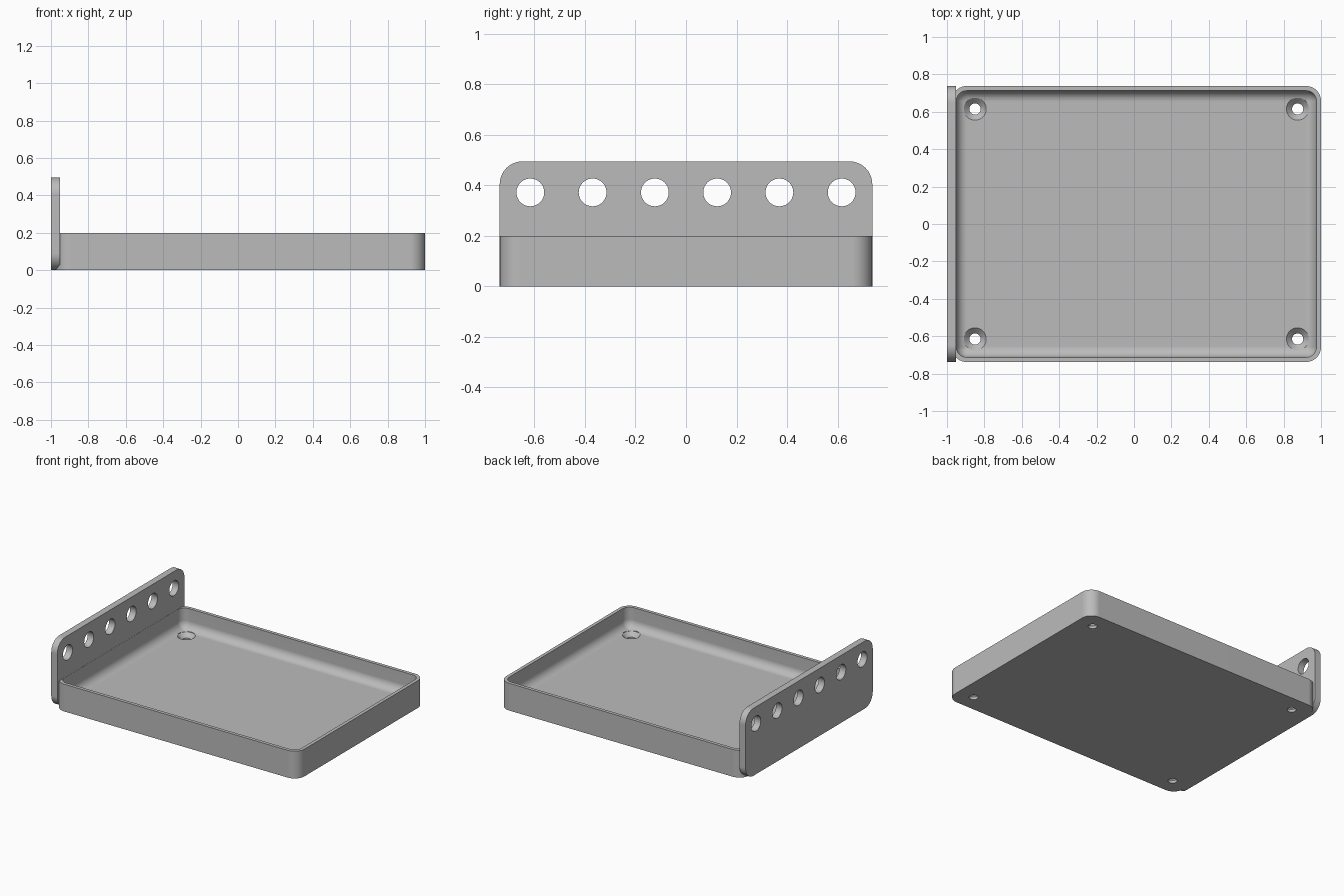
import bpy
import bmesh
from math import sin, cos, pi, radians
from mathutils import Matrix

if "Cube" in bpy.data.objects:
    bpy.data.objects.remove(bpy.data.objects["Cube"], do_unlink=True)

# Overall sizes
HALF_Y = 0.7375
TRAY_X0, TRAY_X1, TRAY_H = -0.975, 1.0, 0.2
WALL, FLOOR, CORNER, FILLET = 0.025, 0.05, 0.08, 0.06
PLATE_H, PLATE_CORNER = 0.495, 0.09

grey = bpy.data.materials.new("plain_grey")
grey.use_nodes = True
grey.diffuse_color = (0.5, 0.5, 0.5, 1)
grey.node_tree.nodes["Principled BSDF"].inputs["Base Color"].default_value = (0.5, 0.5, 0.5, 1)


def rounded_rect(u0, u1, v0, v1, r, steps=10):
    """Counter-clockwise outline of a rounded rectangle."""
    centres = [(u1 - r, v1 - r), (u0 + r, v1 - r), (u0 + r, v0 + r), (u1 - r, v0 + r)]
    points = []
    for k, (cu, cv) in enumerate(centres):
        for i in range(steps + 1):
            a = pi / 2 * (k + i / steps)
            points.append((cu + r * cos(a), cv + r * sin(a)))
    return points


def loft(bm, rings):
    """Skin a stack of equal-sized rings and cap both ends."""
    loops = [[bm.verts.new(p) for p in ring] for ring in rings]
    n = len(loops[0])
    for low, high in zip(loops, loops[1:]):
        for i in range(n):
            j = (i + 1) % n
            bm.faces.new((low[i], low[j], high[j], high[i]))
    bm.faces.new(loops[0][::-1])
    bm.faces.new(loops[-1])


def turned(bm, profile, matrix, steps=40):
    """Turn a (radius, height) profile into a solid placed by a matrix."""
    rings = []
    for r, h in profile:
        rings.append([matrix @ Matrix.Rotation(2 * pi * i / steps, 4, 'Z') @
                      Matrix.Translation((r, 0, h)).to_translation() for i in range(steps)])
    loft(bm, rings)


def make_object(name, bm):
    bmesh.ops.recalc_face_normals(bm, faces=bm.faces[:])
    mesh = bpy.data.meshes.new(name)
    bm.to_mesh(mesh)
    bm.free()
    mesh.materials.append(grey)
    obj = bpy.data.objects.new(name, mesh)
    bpy.context.collection.objects.link(obj)
    return obj


def drill_and_shade(obj, cutter):
    """Cut the holes, remove the cutter and smooth the curved faces."""
    bpy.ops.object.select_all(action='DESELECT')
    bpy.context.view_layer.objects.active = obj
    obj.select_set(True)
    cut = obj.modifiers.new("holes", 'BOOLEAN')
    cut.operation = 'DIFFERENCE'
    cut.solver = 'EXACT'
    cut.object = cutter
    bpy.ops.object.modifier_apply(modifier=cut.name)
    bpy.data.objects.remove(cutter, do_unlink=True)
    bpy.ops.object.shade_smooth_by_angle(angle=radians(30))
    weighted = obj.modifiers.new("flat_normals", 'WEIGHTED_NORMAL')
    weighted.keep_sharp = True


# Tray: outer wall, rim, inner wall, rounded floor edge
def tray_ring(inset, z):
    r = max(CORNER - inset, 0.004)
    outline = rounded_rect(TRAY_X0 + inset, TRAY_X1 - inset, inset - HALF_Y, HALF_Y - inset, r)
    return [(x, y, z) for x, y in outline]


rings = [tray_ring(0, 0), tray_ring(0, TRAY_H), tray_ring(WALL, TRAY_H)]
for i in range(9):
    a = pi / 2 * i / 8
    rings.append(tray_ring(WALL + FILLET * (1 - cos(a)), FLOOR + FILLET * (1 - sin(a))))
bm = bmesh.new()
loft(bm, rings)
tray = make_object("tray", bm)

# Countersunk screw holes in the tray corners
bm = bmesh.new()
screw = [(0.03, -0.05), (0.03, 0.02), (0.06, FLOOR), (0.06, 0.12)]
for x in (TRAY_X0 + 0.125, TRAY_X1 - 0.125):
    for y in (-0.615, 0.615):
        turned(bm, screw, Matrix.Translation((x, y, 0)))
drill_and_shade(tray, make_object("screw_hole_cutter", bm))

# Upright end plate
bm = bmesh.new()
outline = rounded_rect(-HALF_Y, HALF_Y, 0, PLATE_H, PLATE_CORNER)
loft(bm, [[(x, y, z) for y, z in outline] for x in (-1.0, -0.951)])
plate = make_object("end_plate", bm)

# Row of six round holes through the plate
bm = bmesh.new()
for i in range(6):
    place = Matrix.Translation((-0.975, (i - 2.5) * 0.2465, 0.372)) @ Matrix.Rotation(pi / 2, 4, 'Y')
    turned(bm, [(0.055, -0.1), (0.055, 0.1)], place)
drill_and_shade(plate, make_object("plate_hole_cutter", bm))
